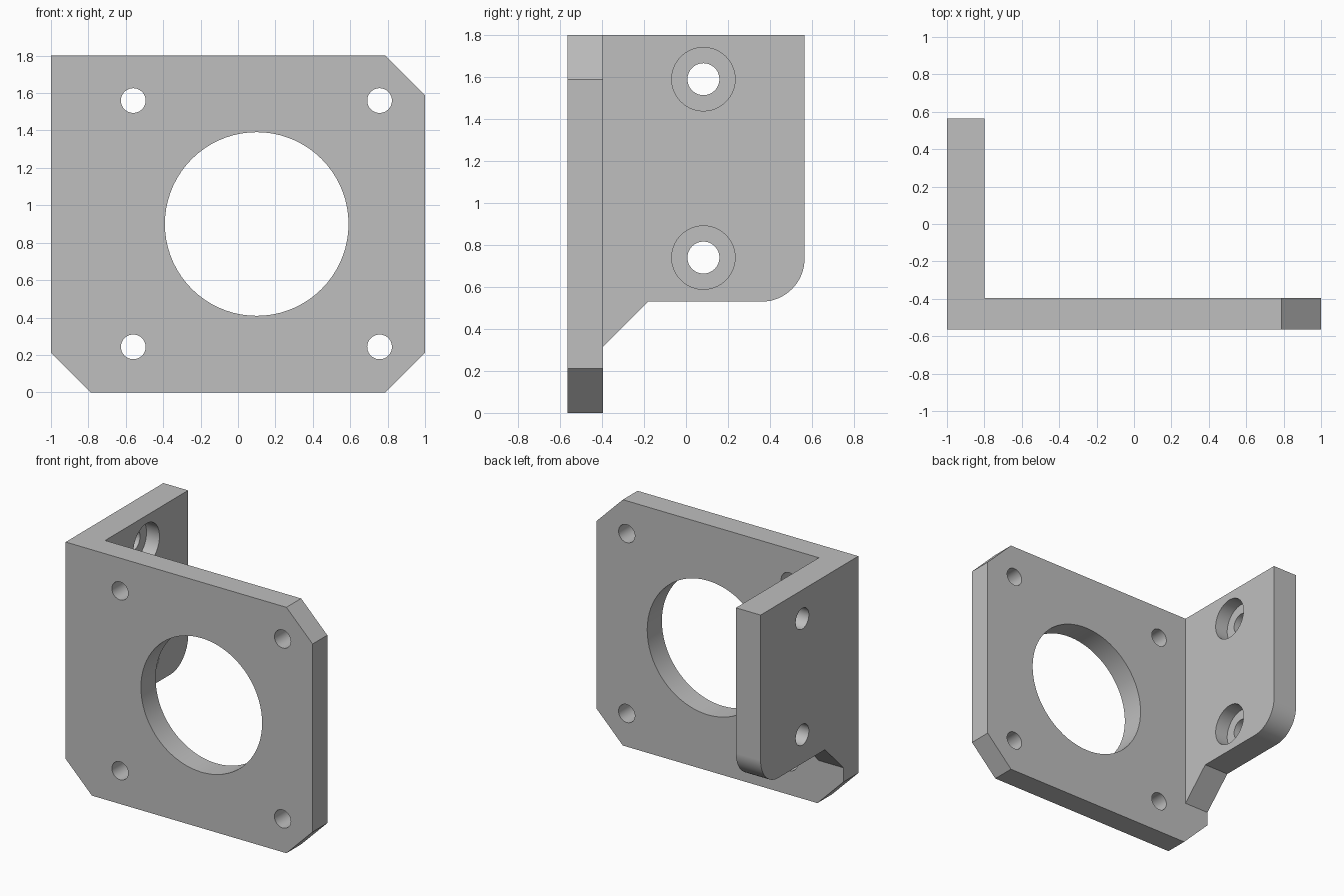
import bpy, bmesh, math
from mathutils import Matrix, Vector

if "Cube" in bpy.data.objects:
    bpy.data.objects.remove(bpy.data.objects["Cube"], do_unlink=True)

grey = bpy.data.materials.new("plain grey")
grey.use_nodes = True
colour = (0.52, 0.52, 0.52, 1)
grey.diffuse_color = colour
grey.node_tree.nodes["Principled BSDF"].inputs["Base Color"].default_value = colour


def add_object(name, bm):
    bmesh.ops.recalc_face_normals(bm, faces=bm.faces)
    mesh = bpy.data.meshes.new(name)
    bm.to_mesh(mesh)
    bm.free()
    mesh.materials.append(grey)
    obj = bpy.data.objects.new(name, mesh)
    bpy.context.collection.objects.link(obj)
    return obj


def extrude(name, points, direction):
    """Closed outline pushed along a direction."""
    bm = bmesh.new()
    face = bm.faces.new([bm.verts.new(p) for p in points])
    result = bmesh.ops.extrude_face_region(bm, geom=[face])
    moved = [v for v in result["geom"] if isinstance(v, bmesh.types.BMVert)]
    bmesh.ops.translate(bm, verts=moved, vec=direction)
    return add_object(name, bm)


def cylinder(centre, axis, radius, depth):
    bm = bmesh.new()
    turn = Vector(axis).to_track_quat("Z", "Y").to_matrix().to_4x4()
    bmesh.ops.create_cone(bm, cap_ends=True, segments=72, radius1=radius,
                          radius2=radius, depth=depth,
                          matrix=Matrix.Translation(centre) @ turn)
    return add_object("hole_cutter", bm)


def combine(target, tool, operation):
    mod = target.modifiers.new(operation, "BOOLEAN")
    mod.operation, mod.solver, mod.object = operation, "EXACT", tool
    bpy.context.view_layer.objects.active = target
    bpy.ops.object.modifier_apply(modifier=mod.name)
    bpy.data.objects.remove(tool, do_unlink=True)


# Overall sizes
front, inner, back, top = -0.565, -0.395, 0.565, 1.8
cut = 0.212
wall = 0.2

# Mounting plate with three clipped corners
outline = [(-1, cut), (cut - 1, 0), (1 - cut, 0), (1, cut),
           (1, top - cut), (1 - cut, top), (-1, top)]
bracket = extrude("motor_bracket", [(x, front, z) for x, z in outline],
                  (0, inner - front, 0))

# Side flange with a gusset and a rounded lower corner
r, base = 0.205, 0.53
arc = [(back - r + r * math.sin(a), base + r - r * math.cos(a))
       for a in (math.pi / 2 * i / 16 for i in range(17))]
outline = [(-0.5, 0.315), (inner, 0.315), (-0.18, base)] + arc + [(back, top), (-0.5, top)]
flange = extrude("side_flange", [(-1, y, z) for y, z in outline], (wall, 0, 0))
combine(bracket, flange, "UNION")

# Large opening and four bolt holes in the plate
plate_y = (front + inner) / 2
holes = [(0.1, 0.9, 0.491)] + [(x, z, 0.066) for x in (-0.56, 0.757) for z in (0.243, 1.56)]
for x, z, radius in holes:
    combine(bracket, cylinder((x, plate_y, z), (0, 1, 0), radius, 0.5), "DIFFERENCE")

# Counterbored holes in the flange, recessed from the inside
for z in (0.74, 1.59):
    combine(bracket, cylinder((-0.9, 0.083, z), (1, 0, 0), 0.076, 0.5), "DIFFERENCE")
    combine(bracket, cylinder((-0.8, 0.083, z), (1, 0, 0), 0.151, 0.21), "DIFFERENCE")

# Smooth round walls, crisp flat faces
bpy.ops.object.select_all(action="DESELECT")
bracket.select_set(True)
bpy.context.view_layer.objects.active = bracket
bpy.ops.object.shade_smooth_by_angle(angle=math.radians(30))
weighted = bracket.modifiers.new("flat_face_normals", "WEIGHTED_NORMAL")
weighted.keep_sharp = True
